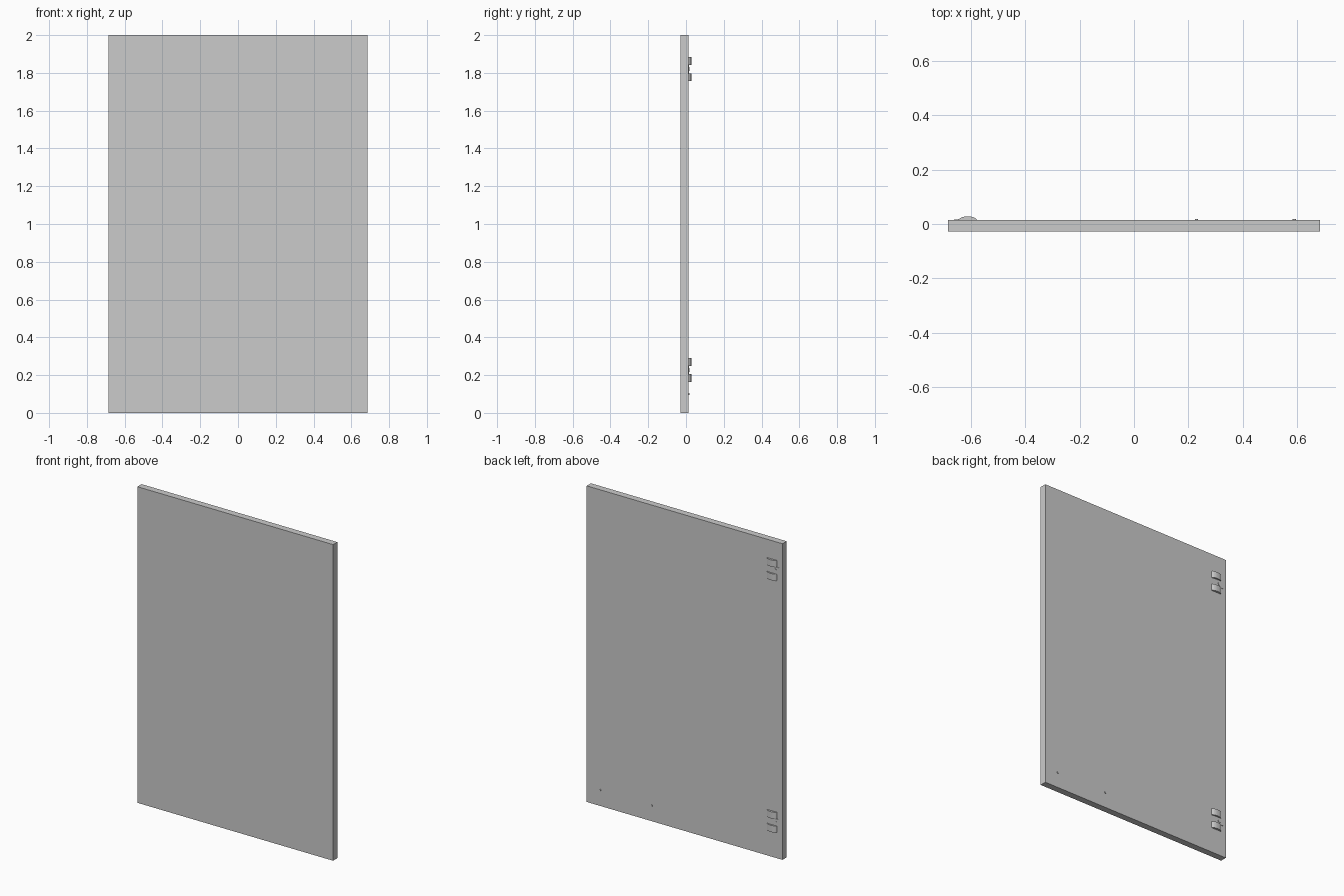
import bpy, bmesh, math

if "Cube" in bpy.data.objects:
    bpy.data.objects.remove(bpy.data.objects["Cube"])

PANEL_BACK = 0.014


def make_object(name, bm):
    bmesh.ops.recalc_face_normals(bm, faces=bm.faces)
    mesh = bpy.data.meshes.new(name)
    bm.to_mesh(mesh)
    bm.free()
    obj = bpy.data.objects.new(name, mesh)
    bpy.context.collection.objects.link(obj)
    return obj


def box(name, x0, x1, y0, y1, z0, z1):
    bm = bmesh.new()
    bmesh.ops.create_cube(bm, size=1)
    for v in bm.verts:
        v.co = ((x0 + x1) / 2 + v.co.x * (x1 - x0),
                (y0 + y1) / 2 + v.co.y * (y1 - y0),
                (z0 + z1) / 2 + v.co.z * (z1 - z0))
    return make_object(name, bm)


def extrude_profile(name, points, z0, z1):
    bm = bmesh.new()
    face = bm.faces.new([bm.verts.new((x, y, z0)) for x, y in points])
    new = bmesh.ops.extrude_face_region(bm, geom=[face])["geom"]
    bmesh.ops.translate(bm, vec=(0, 0, z1 - z0),
                        verts=[g for g in new if isinstance(g, bmesh.types.BMVert)])
    return make_object(name, bm)


def cylinder(name, x, z, y0, y1, radius, sides=16):
    bm = bmesh.new()
    bmesh.ops.create_cone(bm, cap_ends=True, segments=sides, radius1=radius,
                          radius2=radius, depth=y1 - y0)
    for v in bm.verts:
        v.co = (x + v.co.x, (y0 + y1) / 2 + v.co.z, z + v.co.y)
    return make_object(name, bm)


# Door slab
box("door_panel", -0.685, 0.685, -0.028, PANEL_BACK, 0, 2)

# Two hinges on the back, each with a pair of arched clips and a thin leaf
for label, z in (("lower", 0.227), ("upper", 1.82)):
    arch = [(-0.612 + 0.034 * math.cos(a), PANEL_BACK + 0.014 * math.sin(a))
            for a in (math.pi * i / 12 for i in range(13))]
    for side, s in (("bottom", -1), ("top", 1)):
        c = z + s * 0.043
        extrude_profile(f"{label}_hinge_{side}_clip", arch, c - 0.021, c + 0.021)
    box(f"{label}_hinge_leaf", -0.662, -0.59, PANEL_BACK - 0.002,
        PANEL_BACK + 0.003, z - 0.022, z + 0.022)
    cylinder(f"{label}_hinge_screw", -0.635, z, PANEL_BACK, PANEL_BACK + 0.005, 0.011)

# Small stop pins near the bottom of the back
for label, x in (("inner", 0.23), ("outer", 0.59)):
    cylinder(f"{label}_stop_pin", x, 0.1, PANEL_BACK - 0.002, PANEL_BACK + 0.005, 0.006)
